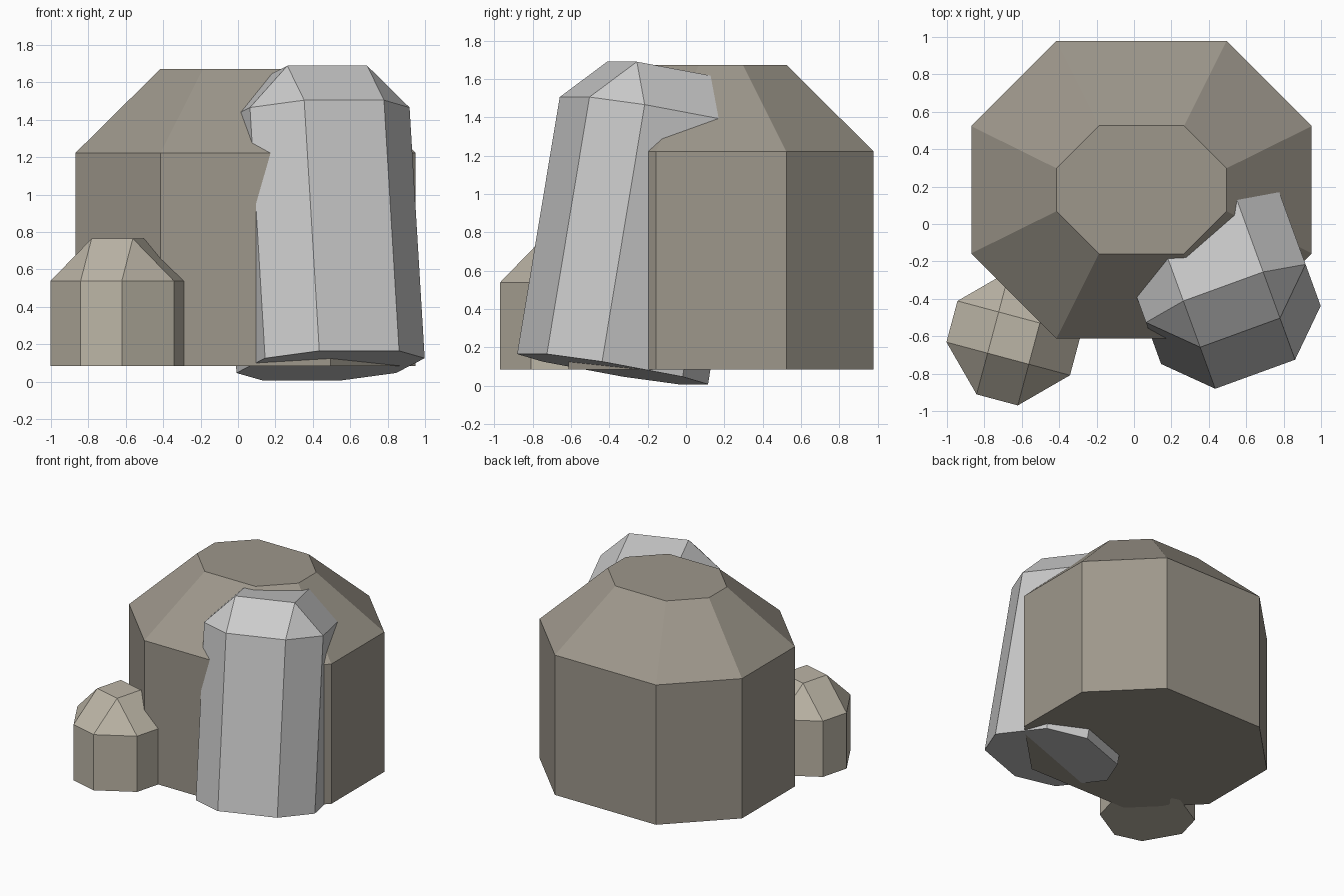
import bpy, bmesh
from math import radians

if "Cube" in bpy.data.objects:
    bpy.data.objects.remove(bpy.data.objects["Cube"])


def ring(bm, hx, hy, cut, z):
    """Rectangle outline with cut corners, counter-clockwise."""
    pts = [(hx, cut - hy), (hx, hy - cut), (hx - cut, hy), (cut - hx, hy),
           (-hx, hy - cut), (-hx, cut - hy), (cut - hx, -hy), (hx - cut, -hy)]
    return [bm.verts.new((x, y, z)) for x, y in pts]


def rock(name, loc, rot, color, outer, inner, shoulder, top):
    """Eight-sided block with a sloped shoulder; outer/inner = (hx, hy, cut)."""
    bm = bmesh.new()
    rings = [ring(bm, *outer, 0), ring(bm, *outer, shoulder), ring(bm, *inner, top)]
    for a, b in zip(rings, rings[1:]):
        for i in range(8):
            j = (i + 1) % 8
            bm.faces.new((a[i], a[j], b[j], b[i]))
    bm.faces.new(rings[0][::-1])
    bm.faces.new(rings[-1])
    bmesh.ops.remove_doubles(bm, verts=bm.verts, dist=0.001)
    bmesh.ops.recalc_face_normals(bm, faces=bm.faces)
    mesh = bpy.data.meshes.new(name)
    bm.to_mesh(mesh)
    bm.free()
    obj = bpy.data.objects.new(name, mesh)
    obj.location = loc
    obj.rotation_euler = [radians(a) for a in rot]
    bpy.context.collection.objects.link(obj)
    if color:
        mat = bpy.data.materials.new(name + "_stone")
        mat.diffuse_color = (*color, 1)
        mat.use_nodes = True
        mat.node_tree.nodes["Principled BSDF"].inputs["Base Color"].default_value = mat.diffuse_color
        mesh.materials.append(mat)


# Wide brown boulder at the back
rock("large_rock", (0.04, 0.183, 0.085), (0, 0, 0), (0.34, 0.31, 0.26),
     (0.91, 0.795, 0.455), (0.455, 0.3425, 0.2275), 1.137, 1.587)

# Tall grey stone leaning back against the boulder
rock("tall_rock", (0.495, -0.383, 0.086), (-10, 0, 20), None,
     (0.454, 0.454, 0.227), (0.227, 0.227, 0), 1.361, 1.588)

# Small light stone at the front left
rock("small_rock", (-0.643, -0.61, 0.085), (0, 0, -15), (0.50, 0.46, 0.38),
     (0.342, 0.342, 0.228), (0.114, 0.114, 0), 0.453, 0.68)
